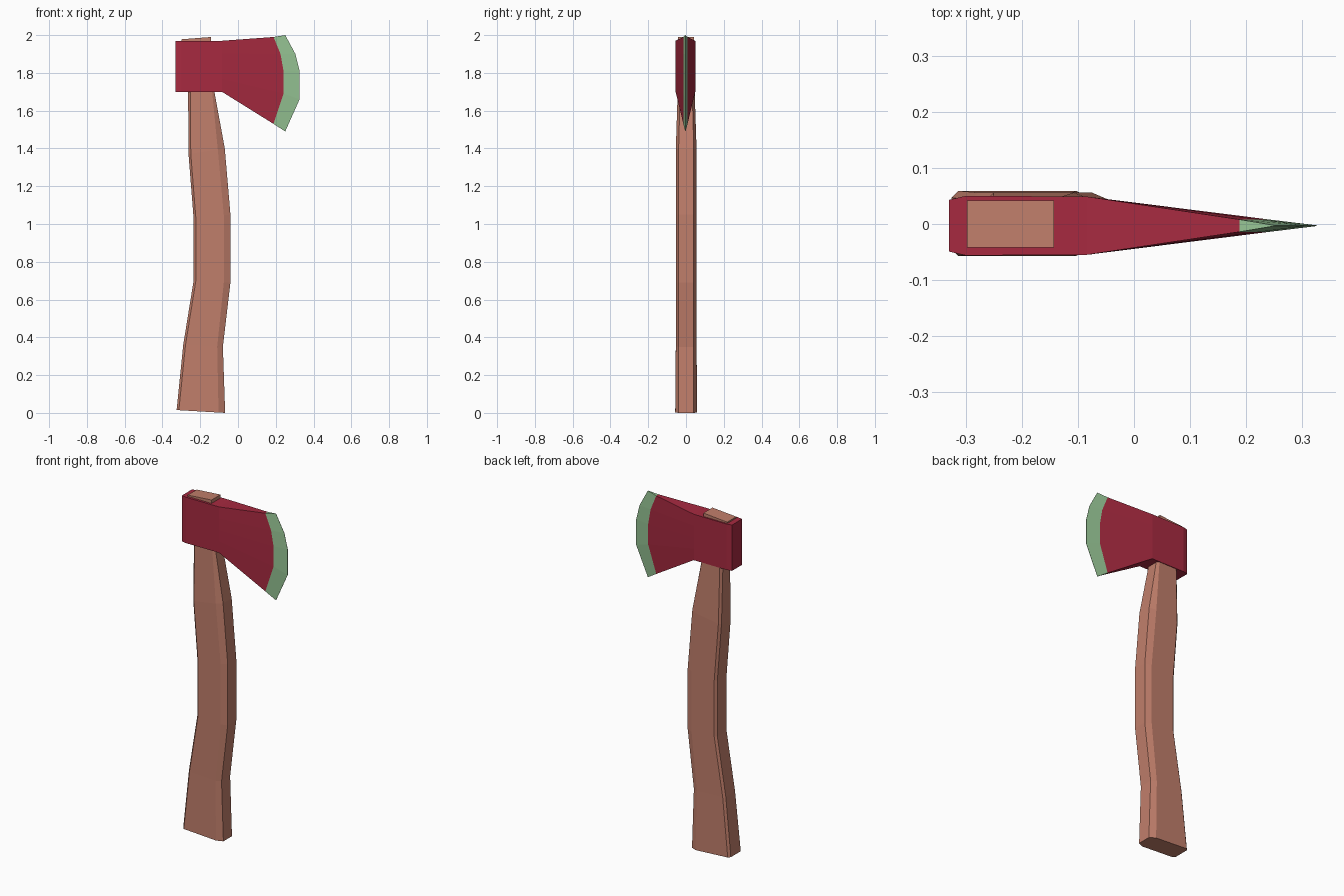
import bpy

cube = bpy.data.objects.get("Cube")
if cube:
    bpy.data.objects.remove(cube, do_unlink=True)


def material(name, rgb):
    mat = bpy.data.materials.new(name)
    mat.use_nodes = True
    mat.diffuse_color = (*rgb, 1)
    mat.node_tree.nodes["Principled BSDF"].inputs["Base Color"].default_value = (*rgb, 1)
    return mat


wood = material("warm wood", (0.53, 0.21, 0.147))
red = material("red paint", (0.386, 0.023, 0.051))
green = material("pale green edge", (0.306, 0.55, 0.296))


def loft(name, rings, mat):
    """Join closed rings of equal length and cap both ends."""
    n = len(rings[0])
    verts = [p for ring in rings for p in ring]
    faces = [tuple(range(n))[::-1], tuple(range(len(verts) - n, len(verts)))]
    for r in range(len(rings) - 1):
        for i in range(n):
            j = (i + 1) % n
            faces.append((r * n + i, r * n + j, (r + 1) * n + j, (r + 1) * n + i))
    mesh = bpy.data.meshes.new(name)
    mesh.from_pydata(verts, [], faces)
    mesh.materials.append(mat)
    obj = bpy.data.objects.new(name, mesh)
    bpy.context.collection.objects.link(obj)
    # consistent outward normals
    import bmesh
    bm = bmesh.new()
    bm.from_mesh(mesh)
    bmesh.ops.remove_doubles(bm, verts=bm.verts, dist=0.0005)
    bmesh.ops.recalc_face_normals(bm, faces=bm.faces)
    bm.to_mesh(mesh)
    bm.free()
    return obj


def handle_ring(xl, zl, xr, zr, half, chamfer, flat):
    """Section with small rear chamfers and long front chamfers."""
    def at(x, y):
        return (x, y + 0.001, zl + (zr - zl) * (x - xl) / (xr - xl))
    side = [(xl, half - 0.012), (xl + 0.012, half), (xr - chamfer, half), (xr, flat)]
    return [at(x, -y) for x, y in side] + [at(x, y) for x, y in reversed(side)]


# Handle: rear x, rear z, front x, front z, half width, chamfer, front half width
stations = [
    (-0.325, 0.015, -0.068, 0.0, 0.058, 0.035, 0.04),
    (-0.29, 0.36, -0.08, 0.35, 0.055, 0.03, 0.04),
    (-0.235, 0.70, -0.04, 0.69, 0.055, 0.035, 0.04),
    (-0.235, 1.03, -0.04, 1.05, 0.055, 0.035, 0.04),
    (-0.262, 1.37, -0.07, 1.40, 0.055, 0.037, 0.04),
    (-0.264, 1.70, -0.125, 1.70, 0.045, 0.012, 0.032),
    (-0.27, 1.95, -0.14, 1.95, 0.042, 0.005, 0.024),
]
loft("handle", [handle_ring(*s) for s in stations], wood)

# Flared wedge of the handle standing out of the head
loft("handle_top", [
    [(-0.298, -0.042, z0), (-0.143, -0.042, z1), (-0.143, 0.042, z1), (-0.298, 0.042, z0)]
    for z0, z1 in ((1.95, 1.95), (1.978, 1.99))], wood)

# Head: each ring runs up one cheek and down the other through matching heights
SHIFT = -0.003
inner = [(0.188, 1.53), (0.241, 1.69), (0.241, 1.81), (0.225, 1.90), (0.188, 1.99)]
outer = [(0.25, 1.49), (0.326, 1.66), (0.326, 1.81), (0.304, 1.90), (0.25, 2.0)]


def cheek_ring(line, half):
    return ([(x, SHIFT - half, z) for x, z in line]
            + [(x, SHIFT + half, z) for x, z in reversed(line)])


def upright(x):
    return [(x, 1.70 + 0.27 * k / 4) for k in range(5)]


loft("axe_head", [cheek_ring(upright(-0.33), 0.046), cheek_ring(upright(-0.30), 0.053),
                  cheek_ring(upright(-0.085), 0.052), cheek_ring(inner, 0.011)], red)

# Sharpened edge tapering to nothing
loft("cutting_edge", [cheek_ring(inner, 0.011), cheek_ring(outer, 0.0006)], green)
